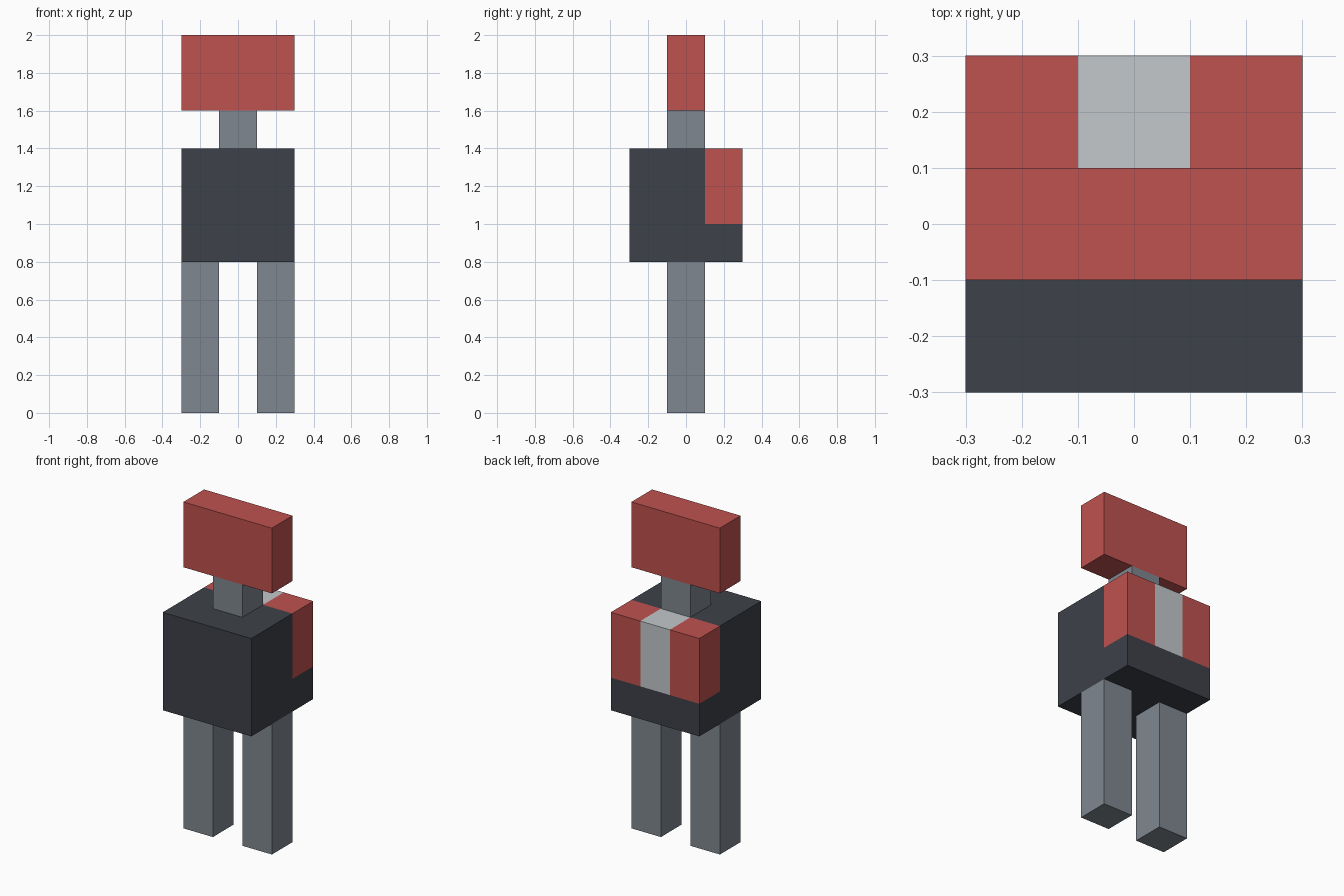
import bpy
import bmesh
from mathutils import Vector

default_cube = bpy.data.objects.get("Cube")
if default_cube:
    bpy.data.objects.remove(default_cube, do_unlink=True)


def to_linear(value):
    c = value / 255
    return c / 12.92 if c <= 0.04045 else ((c + 0.055) / 1.055) ** 2.4


def make_material(name, rgb):
    mat = bpy.data.materials.new(name)
    mat.use_nodes = True
    color = (*[to_linear(v) for v in rgb], 1)
    mat.diffuse_color = color
    mat.node_tree.nodes["Principled BSDF"].inputs["Base Color"].default_value = color
    return mat


red = make_material("red", (191, 82, 79))
steel = make_material("steel grey", (127, 135, 144))
charcoal = make_material("charcoal", (61, 65, 72))
silver = make_material("light grey", (196, 200, 203))


def make_box(name, center, size, materials, cuts=(), paint=None):
    """Box with optional plane cuts (point, normal) and a face colour rule."""
    bm = bmesh.new()
    bmesh.ops.create_cube(bm, size=1)
    bmesh.ops.scale(bm, vec=Vector(size), verts=bm.verts)
    bmesh.ops.translate(bm, vec=Vector(center), verts=bm.verts)
    for point, normal in cuts:
        bmesh.ops.bisect_plane(bm, geom=bm.verts[:] + bm.edges[:] + bm.faces[:],
                               plane_co=point, plane_no=normal)
    if paint:
        for face in bm.faces:
            face.material_index = paint(face.calc_center_median())
    mesh = bpy.data.meshes.new(name)
    bm.to_mesh(mesh)
    bm.free()
    for mat in materials:
        mesh.materials.append(mat)
    obj = bpy.data.objects.new(name, mesh)
    bpy.context.collection.objects.link(obj)
    return obj


# Legs
for side, x in (("left", 0.2), ("right", -0.2)):
    make_box(side + "_leg", (x, 0, 0.4), (0.2, 0.2, 0.8), [steel])


# Torso with a red back panel and a light centre stripe
def torso_paint(c):
    if c.y < 0.1 or c.z < 1:
        return 0
    return 2 if abs(c.x) < 0.1 else 1


torso_cuts = [((0, 0.1, 0), (0, 1, 0)), ((0, 0, 1), (0, 0, 1)),
              ((0.1, 0, 0), (1, 0, 0)), ((-0.1, 0, 0), (1, 0, 0))]
make_box("torso", (0, 0, 1.1), (0.6, 0.6, 0.6),
         [charcoal, red, silver], torso_cuts, torso_paint)

# Neck and head
make_box("neck", (0, 0, 1.5), (0.2, 0.2, 0.2), [steel])
make_box("head", (0, 0, 1.8), (0.6, 0.2, 0.4), [red])
